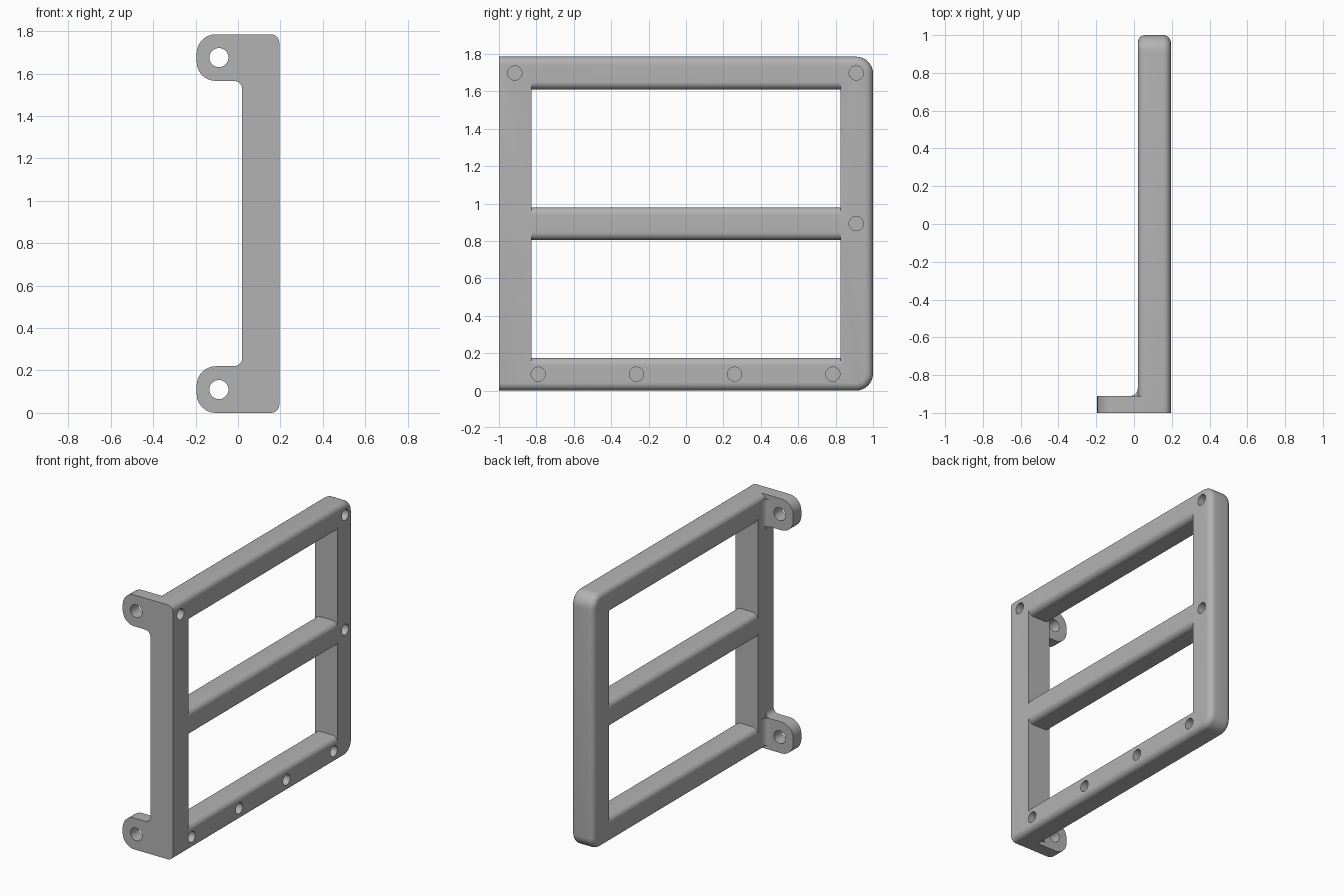
import bpy, bmesh
from math import cos, sin, pi, radians
from mathutils import Vector

cube = bpy.data.objects.get("Cube")
if cube:
    bpy.data.objects.remove(cube)

# Main dimensions
H = 1.785                # height
X0, X1 = 0.02, 0.195     # frame thickness
BAR = 0.175              # bar width
R = 0.04                 # edge rounding
TAB_X, TAB_H, TAB_Y = -0.195, 0.22, -0.91

grey = bpy.data.materials.new("plain grey")
grey.use_nodes = True
COLOUR = (0.45, 0.45, 0.45, 1)
grey.diffuse_color = COLOUR
grey.node_tree.nodes["Principled BSDF"].inputs["Base Color"].default_value = COLOUR


def arc(cx, cy, r, a0, a1, n=8):
    """Points on an arc, angles in degrees."""
    return [(cx + r * cos(radians(a0 + (a1 - a0) * i / n)),
             cy + r * sin(radians(a0 + (a1 - a0) * i / n))) for i in range(n + 1)]


def prism(name, profile, axis, lo, hi, round_test=None):
    """Extrude a 2D profile along an axis; optionally round chosen edges."""
    place = {"x": lambda p, d: (d, p[0], p[1]),
             "y": lambda p, d: (p[0], d, p[1]),
             "z": lambda p, d: (p[0], p[1], d)}[axis]
    bm = bmesh.new()
    face = bm.faces.new([bm.verts.new(place(p, lo)) for p in profile])
    new = bmesh.ops.extrude_face_region(bm, geom=[face])["geom"]
    shift = Vector(place((0, 0), hi - lo))
    bmesh.ops.translate(bm, vec=shift, verts=[v for v in new if isinstance(v, bmesh.types.BMVert)])
    bmesh.ops.recalc_face_normals(bm, faces=bm.faces)
    if round_test:
        edges = [e for e in bm.edges if round_test(e)]
        bmesh.ops.bevel(bm, geom=edges, offset=R, offset_type="OFFSET", segments=6,
                        profile=0.5, affect="EDGES")
    mesh = bpy.data.meshes.new(name)
    bm.to_mesh(mesh)
    bm.free()
    mesh.materials.append(grey)
    obj = bpy.data.objects.new(name, mesh)
    bpy.context.collection.objects.link(obj)
    return obj


def combine(target, other, operation):
    """Apply a boolean and discard the helper."""
    mod = target.modifiers.new("combine", "BOOLEAN")
    mod.object, mod.operation, mod.solver = other, operation, "EXACT"
    bpy.context.view_layer.objects.active = target
    bpy.ops.object.modifier_apply(modifier=mod.name)
    bpy.data.objects.remove(other)


def circle(cx, cy, r):
    return arc(cx, cy, r, 0, 360, 32)[:-1]


# Frame slab: two rounded far corners, outer rim rounded except at the flat front
C = 0.09
outline = [(-1, 0)] + arc(1 - C, C, C, -90, 0) + arc(1 - C, H - C, C, 0, 90) + [(-1, H)]


def on_rim(e):
    a, b = (v.co for v in e.verts)
    return abs(a.x - b.x) < 1e-5 and max(a.y, b.y) > -0.99


frame = prism("bracket_frame", outline, "x", X0, X1, on_rim)

# Two windows, flared so that the crossbars get rounded long edges
mid = (H - BAR) / 2
for z0, z1 in ((BAR, mid), (mid + BAR, H - BAR)):
    e = 0.05
    window = ([(X0 - e, z0 - R)] + arc(X0 + R, z0 - R, R, 180, 90)
              + arc(X1 - R, z0 - R, R, 90, 0) + [(X1 + e, z0 - R), (X1 + e, z1 + R)]
              + arc(X1 - R, z1 + R, R, 0, -90) + arc(X0 + R, z1 + R, R, -90, -180)
              + [(X0 - e, z1 + R)])
    combine(frame, prism("window_cutter", window, "y", BAR - 1, 1 - BAR), "DIFFERENCE")

# Mounting tabs, mirrored from the lower to the upper corner
for flip in (False, True):
    def m(pts):
        return [(x, H - z if flip else z) for x, z in pts]

    tr = 0.09
    tab = (arc(TAB_X + tr, tr, tr, 270, 180) + arc(TAB_X + tr, TAB_H - tr, tr, 180, 90)
           + arc(X0 - R, TAB_H + R, R, -90, 0) + [(X0 + 0.08, TAB_H + R), (X0 + 0.08, 0)])
    combine(frame, prism("mounting_tab", m(tab), "y", -1, TAB_Y), "UNION")
    # Fillet behind the tab
    fillet = arc(X0 - R, TAB_Y + R, R, -90, 0) + [(X0 + 0.03, TAB_Y + R),
                                                  (X0 + 0.03, TAB_Y - 0.03), (X0 - R, TAB_Y - 0.03)]
    lo, hi = (H - TAB_H, H - 0.03) if flip else (0.03, TAB_H)
    combine(frame, prism("tab_fillet", fillet, "z", lo, hi), "UNION")
    hole = m(circle(-0.09, TAB_H / 2, 0.045))
    combine(frame, prism("tab_hole_cutter", hole, "y", -1.1, -0.8), "DIFFERENCE")

# Blind screw holes in the outer side
low, high = BAR / 2, H - BAR / 2
spots = [(-0.915, high), (0.91, high), (0.91, H / 2)]
spots += [(-0.79 + 0.525 * i, low) for i in range(4)]
for y, z in spots:
    combine(frame, prism("screw_hole_cutter", circle(y, z, 0.038), "x", X1 - 0.1, X1 + 0.1),
            "DIFFERENCE")

# Smooth rounded edges, crisp corners
bpy.ops.object.select_all(action="DESELECT")
frame.select_set(True)
bpy.context.view_layer.objects.active = frame
bpy.ops.object.shade_smooth_by_angle(angle=radians(30))
